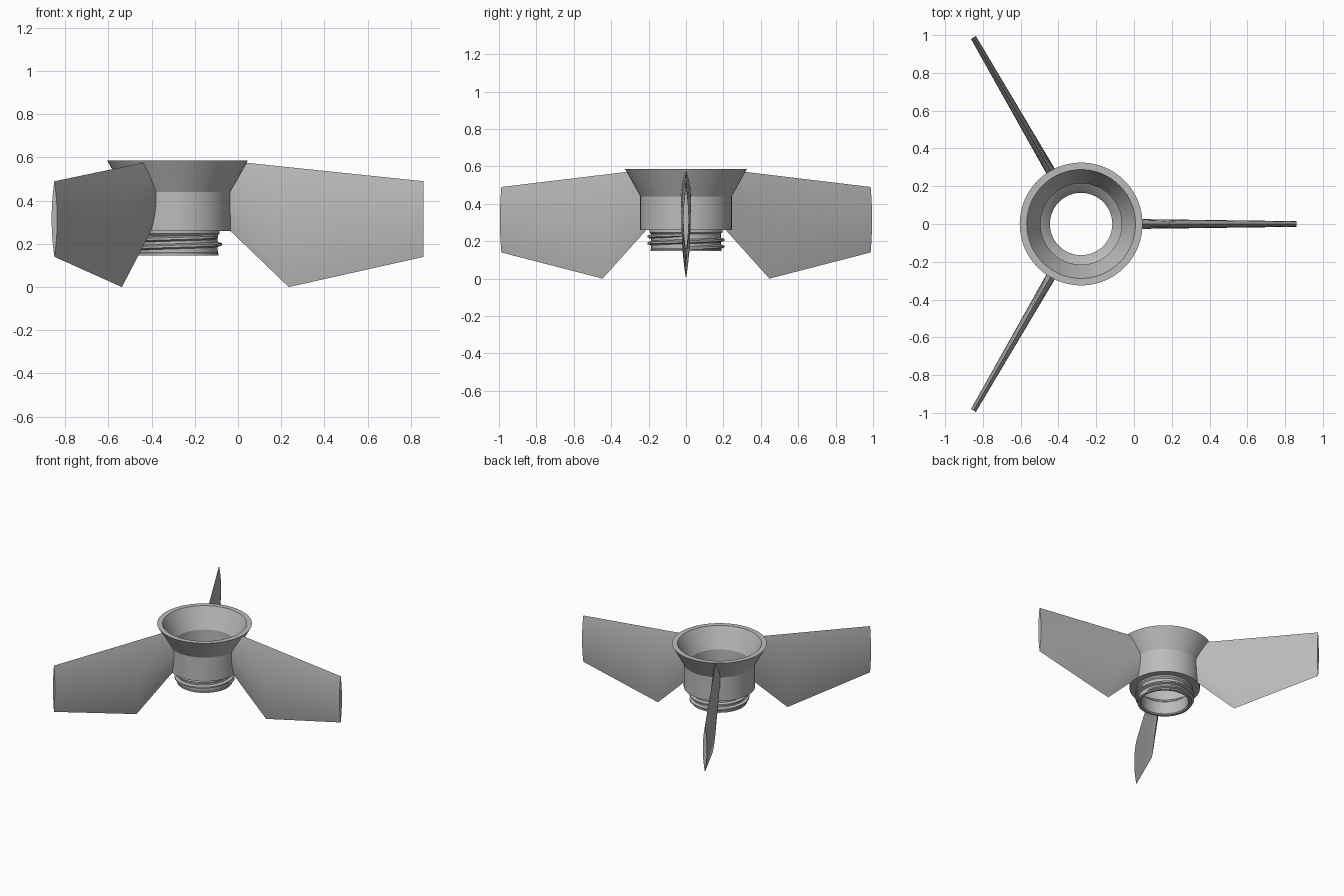
import bpy, bmesh, math
from mathutils import Matrix, Vector

if "Cube" in bpy.data.objects:
    bpy.data.objects.remove(bpy.data.objects["Cube"], do_unlink=True)

HUB_X = -0.28
SEGMENTS = 96

grey = bpy.data.materials.new("grey_plastic")
grey.use_nodes = True
grey.diffuse_color = (0.5, 0.5, 0.5, 1)
grey.node_tree.nodes["Principled BSDF"].inputs["Base Color"].default_value = (0.5, 0.5, 0.5, 1)


def finish(name, bm, angle=0):
    """Turn a bmesh into a smooth shaded object standing on the hub axis."""
    bmesh.ops.recalc_face_normals(bm, faces=bm.faces)
    bm.transform(Matrix.Translation((HUB_X, 0, 0)) @ Matrix.Rotation(angle, 4, "Z"))
    mesh = bpy.data.meshes.new(name)
    bm.to_mesh(mesh)
    bm.free()
    mesh.materials.append(grey)
    obj = bpy.data.objects.new(name, mesh)
    bpy.context.collection.objects.link(obj)
    bpy.ops.object.select_all(action="DESELECT")
    obj.select_set(True)
    bpy.context.view_layer.objects.active = obj
    bpy.ops.object.shade_smooth_by_angle(angle=math.radians(25))
    return obj


def skin(bm, rows, closed_rows=False):
    """Bridge successive closed loops of points with quads."""
    loops = [[bm.verts.new(p) for p in row] for row in rows]
    pairs = list(zip(loops, loops[1:]))
    if closed_rows:
        pairs.append((loops[-1], loops[0]))
    for a, b in pairs:
        for i in range(len(a)):
            j = (i + 1) % len(a)
            bm.faces.new((a[i], a[j], b[j], b[i]))
    return loops


def ring_point(r, z, angle):
    return Vector((r * math.cos(angle), r * math.sin(angle), z))


# Hollow hub: flared cup, barrel and neck, as one closed revolved profile
profile = [(0.325, 0.585), (0.245, 0.44), (0.245, 0.26), (0.195, 0.26),
           (0.195, 0.247), (0.186, 0.238), (0.186, 0.16), (0.19, 0.157),
           (0.19, 0.147), (0.172, 0.147), (0.165, 0.154), (0.165, 0.25),
           (0.172, 0.26), (0.215, 0.295), (0.215, 0.437), (0.288, 0.585)]
bm = bmesh.new()
skin(bm, [[ring_point(r, z, math.tau * i / SEGMENTS) for r, z in profile]
          for i in range(SEGMENTS)], closed_rows=True)
finish("hub", bm)

# Helical screw thread around the neck, fading out at both ends
turns, pitch = 2.0, 0.036
steps = int(turns * SEGMENTS)
rows = []
for i in range(steps + 1):
    angle = math.tau * turns * i / steps
    z = 0.162 + pitch * turns * i / steps
    fade = min(1, 0.05 + min(i, steps - i) / 10)
    crest = 0.184 + 0.021 * fade
    rows.append([ring_point(r, z + dz, angle) for r, dz in
                 ((0.18, -0.014), (crest, -0.005), (crest, 0.005), (0.18, 0.014))])
bm = bmesh.new()
loops = skin(bm, rows)
bm.faces.new(loops[0])
bm.faces.new(loops[-1])
finish("screw_thread", bm)


# Fins: lens-shaped sections whose root follows the hub wall
STATIONS = [(0.23, 0.274, 0.577), (0.515, 0.0, 0.555), (1.14, 0.14, 0.49)]
CHORD = 16


def fin_section(r, low, high, is_root):
    half = 0.027 - 0.012 * (r - 0.23) / 0.91
    side = []
    for k in range(CHORD + 1):
        t = k / CHORD
        z = low + (high - low) * t
        radius = r + max(0, z - 0.44) * 0.55 if is_root else r
        side.append((radius, half * (1 - (2 * t - 1) ** 2), z))
    return ([Vector(p) for p in side]
            + [Vector((x, -y, z)) for x, y, z in side[-2:0:-1]])


def build_fin(name, angle):
    bm = bmesh.new()
    sections = [fin_section(*s, i == 0) for i, s in enumerate(STATIONS)]
    loops = skin(bm, sections)
    bm.faces.new(loops[-1])
    # Close the root with strips across the blade
    root = loops[0]
    n = len(root)
    for k in range(CHORD):
        quad = [root[k], root[k + 1], root[(n - k - 1) % n], root[(n - k) % n]]
        bm.faces.new(list(dict.fromkeys(quad)))
    finish(name, bm, angle)


for i, name in enumerate(("left_fin", "back_right_fin", "front_right_fin")):
    build_fin(name, math.tau * i / 3)
